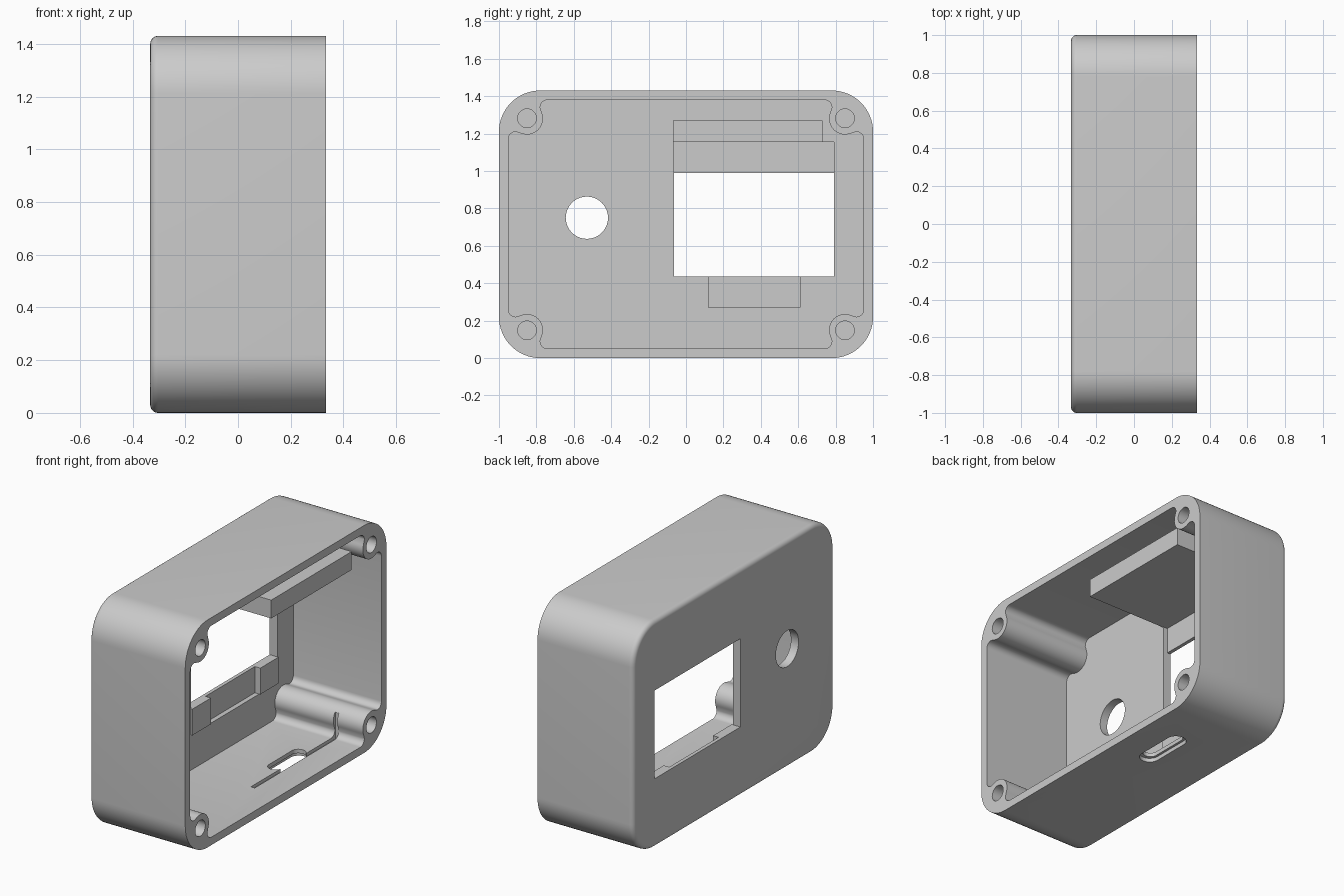
import bpy, bmesh
from math import sin, cos, pi, radians

if "Cube" in bpy.data.objects:
    bpy.data.objects.remove(bpy.data.objects["Cube"])

HX, HY, H = 0.333, 1.0, 1.43      # half depth, half width, height
FLOOR = -0.28                     # inner face of the back panel
MID = H / 2

grey = bpy.data.materials.new("plain grey plastic")
grey.use_nodes = True
grey.diffuse_color = (0.6, 0.6, 0.6, 1)
grey.node_tree.nodes["Principled BSDF"].inputs["Base Color"].default_value = (0.6, 0.6, 0.6, 1)


def arc(cx, cy, r, a0, a1, n):
    """Points along an arc, angles in degrees."""
    return [(cx + r * cos(radians(a0 + (a1 - a0) * i / n)),
             cy + r * sin(radians(a0 + (a1 - a0) * i / n))) for i in range(n + 1)]


def circle(cx, cy, r, n=40):
    return arc(cx, cy, r, 0, 360, n)[:-1]


def rounded_rect(hw, hh, r, cx=0, cy=0, n=16):
    pts = []
    for sx, sy, a in ((1, 1, 0), (-1, 1, 90), (-1, -1, 180), (1, -1, 270)):
        pts += arc(cx + sx * (hw - r), cy + sy * (hh - r), r, a, a + 90, n)
    # drop doubled points where arcs meet
    return [p for i, p in enumerate(pts)
            if abs(p[0] - pts[i - 1][0]) + abs(p[1] - pts[i - 1][1]) > 1e-5]


def loft(name, rings):
    """Skin a list of equal-length rings and cap both ends."""
    bm = bmesh.new()
    loops = [[bm.verts.new(p) for p in ring] for ring in rings]
    n = len(loops[0])
    for a, b in zip(loops, loops[1:]):
        for i in range(n):
            j = (i + 1) % n
            bm.faces.new((a[i], a[j], b[j], b[i]))
    bm.faces.new(loops[0])
    bm.faces.new(loops[-1])
    bmesh.ops.recalc_face_normals(bm, faces=bm.faces[:])
    me = bpy.data.meshes.new(name)
    bm.to_mesh(me)
    bm.free()
    me.materials.append(grey)
    ob = bpy.data.objects.new(name, me)
    bpy.context.collection.objects.link(ob)
    return ob


def prism_x(name, pts, x0, x1):
    return loft(name, [[(x, y, z) for y, z in pts] for x in (x0, x1)])


def prism_z(name, pts, z0, z1):
    return loft(name, [[(x, y, z) for x, y in pts] for z in (z0, z1)])


def box(name, x0, x1, y0, y1, z0, z1):
    return prism_x(name, [(y0, z0), (y1, z0), (y1, z1), (y0, z1)], x0, x1)


# Outer shell with rounded corners and a softened back edge
R, E = 0.22, 0.03
steps = [(-HX + E * (1 - cos(t * pi / 12)), E * (1 - sin(t * pi / 12))) for t in range(7)]
steps.append((HX, 0))
case = loft("case", [[(x, y, z) for y, z in rounded_rect(HY - d, MID - d, R - d, 0, MID)]
                     for x, d in steps])

# Cavity outline: one corner wrapped around a screw boss, mirrored to all four
CY, CZ = 0.95, MID - 0.05
corner = (arc(0.04, 0.21, 0.04, 180, 270, 6) + arc(0.1, 0.1, 0.085, 110, -20, 18)
          + arc(0.21, 0.04, 0.04, 180, 270, 6))
outline = []
for sy, sz in ((1, 1), (-1, 1), (-1, -1), (1, -1)):
    pts = [(sy * (CY - a), MID + sz * (CZ - b)) for a, b in corner]
    outline += pts if sy * sz > 0 else pts[::-1]
cutters = [prism_x("cavity_cutter", outline, FLOOR, 0.5)]

# Screw holes in the bosses
for sy in (-1, 1):
    for sz in (-1, 1):
        cutters.append(prism_x("screw_cutter", circle(sy * 0.85, MID + sz * 0.567, 0.05, 28),
                               -0.2, 0.5))

# Screen window, its inner recesses, and the round button hole
W0, W1 = -0.065, 0.79
cutters += [
    box("window_cutter", -0.5, 0, W0, W1, 0.435, 0.99),
    box("upper_recess_cutter", -0.31, 0, W0, W1, 0.9, 1.155),
    box("lower_recess_cutter", -0.31, 0, 0.12, 0.61, 0.27, 0.5),
    prism_x("button_cutter", circle(-0.53, 0.75, 0.113), -0.5, 0),
]

# Socket opening in the underside with a wider outer recess, and a board slot
SX, SY = 0.085, 0.365
cutters += [
    prism_z("socket_cutter", rounded_rect(0.045, 0.158, 0.044, SX, SY, 8), -0.2, 0.2),
    prism_z("socket_recess_cutter", rounded_rect(0.06, 0.18, 0.059, SX, SY, 8), -0.2, 0.025),
    box("board_slot_cutter", 0.128, 0.155, -0.055, 0.785, 0.03, 0.2),
]

for c in cutters:
    c.hide_render = True
    m = case.modifiers.new(c.name, "BOOLEAN")
    m.operation, m.solver, m.object = "DIFFERENCE", "EXACT", c

# Bake the cuts and discard the cutters
deps = bpy.context.evaluated_depsgraph_get()
baked = bpy.data.meshes.new_from_object(case.evaluated_get(deps))
case.modifiers.clear()
case.data = baked
baked.materials.clear()
baked.materials.append(grey)
for p in baked.polygons:
    p.material_index = 0
for c in cutters:
    bpy.data.objects.remove(c)

# Inner shelf above the window and the two small sill tabs
box("inner_shelf", FLOOR - 0.01, 0.28, -0.07, 0.73, 1.155, 1.27)
for name, y0, y1 in (("sill_tab_right", W0, 0.12), ("sill_tab_left", 0.61, W1)):
    box(name, FLOOR - 0.005, FLOOR + 0.008, y0, y1, 0.27, 0.435)

# Smooth the curved walls, keep the edges crisp
bpy.ops.object.select_all(action="DESELECT")
case.select_set(True)
bpy.context.view_layer.objects.active = case
bpy.ops.object.shade_smooth_by_angle(angle=radians(30))
